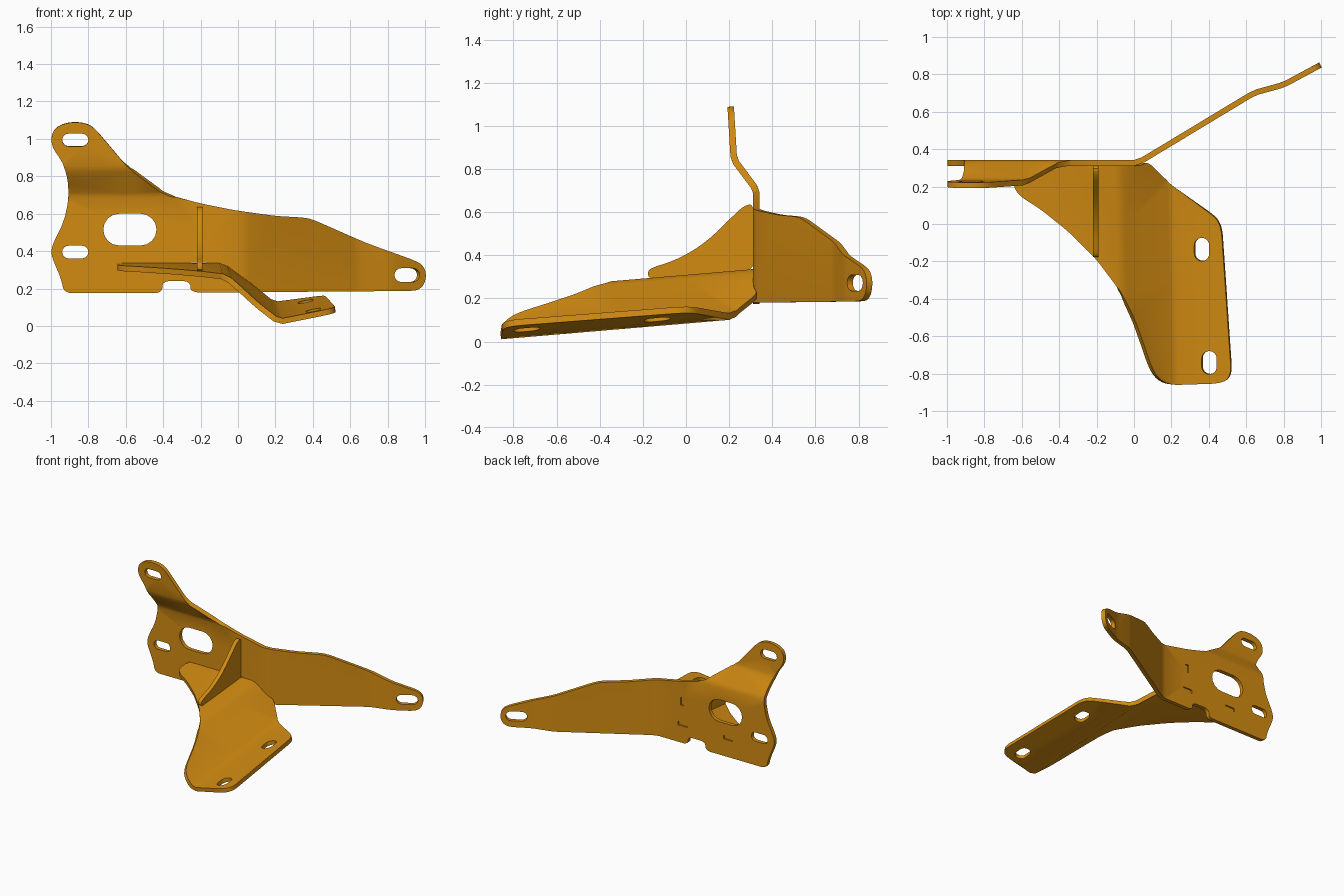
import bpy, bmesh, math
from mathutils import Vector

if "Cube" in bpy.data.objects:
    bpy.data.objects.remove(bpy.data.objects["Cube"])

THICK = 0.03
paint = bpy.data.materials.new("amber_paint")
paint.use_nodes = True
paint.diffuse_color = (0.65, 0.26, 0.006, 1)
paint.node_tree.nodes["Principled BSDF"].inputs["Base Color"].default_value = paint.diffuse_color


def interp(knots, u):
    """Piecewise linear bend profile, held constant outside its ends."""
    if u <= knots[0][0]:
        return knots[0][1]
    for (a, fa), (b, fb) in zip(knots, knots[1:]):
        if u <= b:
            return fa + (fb - fa) * (u - a) / (b - a)
    return knots[-1][1]


def soften(points, radius):
    """Cut each corner of a closed outline by a limited distance."""
    pts = [Vector(p) for p in points]
    out = []
    for i, p in enumerate(pts):
        for q in (pts[i - 1], pts[(i + 1) % len(pts)]):
            d = q - p
            out.append(p + d * min(0.25, radius / d.length))
    return out


def slot(cx, cy, w, h, steps=8):
    """Oblong hole with round ends."""
    r = min(w, h) / 2
    dx, dy = w / 2 - r, h / 2 - r
    turn = 0 if dy > dx else -math.pi / 2
    pts = []
    for side in (1, -1):
        for i in range(steps + 1):
            a = turn + math.pi * i / steps + (0 if side > 0 else math.pi)
            pts.append((cx + side * dx + r * math.cos(a), cy + side * dy + r * math.sin(a)))
    return pts


def rect(cx, cy, w, h):
    return [(cx + sx * w / 2, cy + sy * h / 2) for sx, sy in ((-1, -1), (1, -1), (1, 1), (-1, 1))]


def finish(obj):
    obj.data.materials.append(paint)
    bpy.ops.object.select_all(action="DESELECT")
    obj.select_set(True)
    bpy.context.view_layer.objects.active = obj
    for mod in list(obj.modifiers):
        bpy.ops.object.modifier_apply(modifier=mod.name)
    bpy.ops.object.shade_smooth_by_angle(angle=math.radians(32))


def sheet(name, outline, holes, cuts, place):
    """Fill a flat outline, slice it at bend lines, fold it and thicken it."""
    bm = bmesh.new()
    edges = []
    for loop in [soften(soften(outline, 0.025), 0.01)] + holes:
        vs = [bm.verts.new((p[0], p[1], 0)) for p in loop]
        edges += [bm.edges.new((vs[i - 1], vs[i])) for i in range(len(vs))]
    bmesh.ops.triangle_fill(bm, edges=edges, use_beauty=True, normal=(0, 0, 1))
    for normal, offset in cuts:
        n = Vector(normal)
        bmesh.ops.bisect_plane(bm, geom=bm.verts[:] + bm.edges[:] + bm.faces[:], dist=1e-5,
                               plane_co=n * offset / n.length_squared, plane_no=n)
    for v in bm.verts:
        v.co = place(v.co.x, v.co.y)
    bmesh.ops.recalc_face_normals(bm, faces=bm.faces[:])
    mesh = bpy.data.meshes.new(name)
    bm.to_mesh(mesh)
    bm.free()
    obj = bpy.data.objects.new(name, mesh)
    bpy.context.collection.objects.link(obj)
    mod = obj.modifiers.new("thickness", "SOLIDIFY")
    mod.thickness, mod.offset, mod.use_even_offset = THICK, 0, True
    finish(obj)


# Back plate with an angled wing and a stepped upper ear
wing = [(0, .326), (.05, .344), (.62, .688), (.66, .706), (.78, .739), (.82, .755), (1, .852)]
ear = [(.69, 0), (.72, -.012), (.83, -.094), (.86, -.105), (1.09, -.119)]
tabs = {"gusset_tab": (-.205, .50, .028, .06),
        "shelf_tab_inner": (-.21, .325, .08, .028),
        "shelf_tab_outer": (-.60, .32, .08, .028)}
plate_outline = [
    (-.93, .175), (-.945, .25), (-.99, .355), (-1, .4), (-.985, .45), (-.93, .56), (-.905, .68),
    (-.91, .8), (-.94, .88), (-.99, .95), (-1, 1), (-.985, 1.05), (-.94, 1.08), (-.87, 1.092),
    (-.8, 1.08), (-.76, 1.05), (-.6, .86), (-.39, .705), (-.2, .655), (0, .615), (.2, .587),
    (.34, .58), (.39, .57), (.64, .46), (.8, .4), (.95, .345), (.985, .32), (1, .275),
    (.99, .225), (.965, .197), (.93, .187), (0, .18), (-.255, .18), (-.255, .24),
    (-.405, .24), (-.405, .175)]
plate_holes = [slot(-.87, .995, .14, .068), slot(-.87, .395, .14, .068),
               slot(-.578, .515, .285, .17), slot(.897, .272, .135, .074)]
sheet("back_plate", plate_outline, plate_holes + [rect(*t) for t in tabs.values()],
      [((1, 0, 0), k[0]) for k in wing[:-1]] + [((0, 1, 0), k[0]) for k in ear[:-1]],
      lambda x, z: (x, interp(wing, x) + interp(ear, z), z))

# Folded shelf, sloping gently down towards the front
fold = [(-.094, .294), (-.054, .279), (.176, .11), (.216, .099), (.56, .167)]
SKEW, TILT = .027, .085
shelf_outline = [
    (-.645, .312), (-.645, .2), (-.61, .15), (-.5, .08), (-.35, -.04), (-.2, -.19), (-.08, -.35),
    (0, -.52), (.05, -.66), (.08, -.75), (.11, -.81), (.15, -.845), (.2, -.86), (.45, -.852),
    (.5, -.835), (.522, -.79), (.47, -.03), (.45, .02), (.42, .05), (.17, .23), (.065, .335),
    (.03, .312)]
sheet("shelf", shelf_outline, [slot(.365, -.135, .08, .125), slot(.405, -.74, .08, .125)],
      [((1, SKEW, 0), k[0]) for k in fold[:-1]],
      lambda x, y: (x, y, interp(fold, x + SKEW * y) + TILT * y))

# Upright gusset between shelf and plate
gusset_outline = [(.314, .637), (.27, .632), (.2, .565), (.13, .495), (.065, .443), (0, .403),
                  (-.07, .37), (-.16, .342), (-.178, .325), (-.172, .288), (.314, .328)]
sheet("gusset", gusset_outline, [], [], lambda y, z: (-.205, y, z))

# Locating tabs, slightly recessed in the plate slots
for name, (cx, cz, w, h) in tabs.items():
    bpy.ops.mesh.primitive_cube_add(size=1, location=(cx, .318, cz))
    tab = bpy.context.object
    tab.name = name
    for v in tab.data.vertices:
        v.co = (v.co.x * (w - .006), v.co.y * .032, v.co.z * (h - .006))
    finish(tab)
